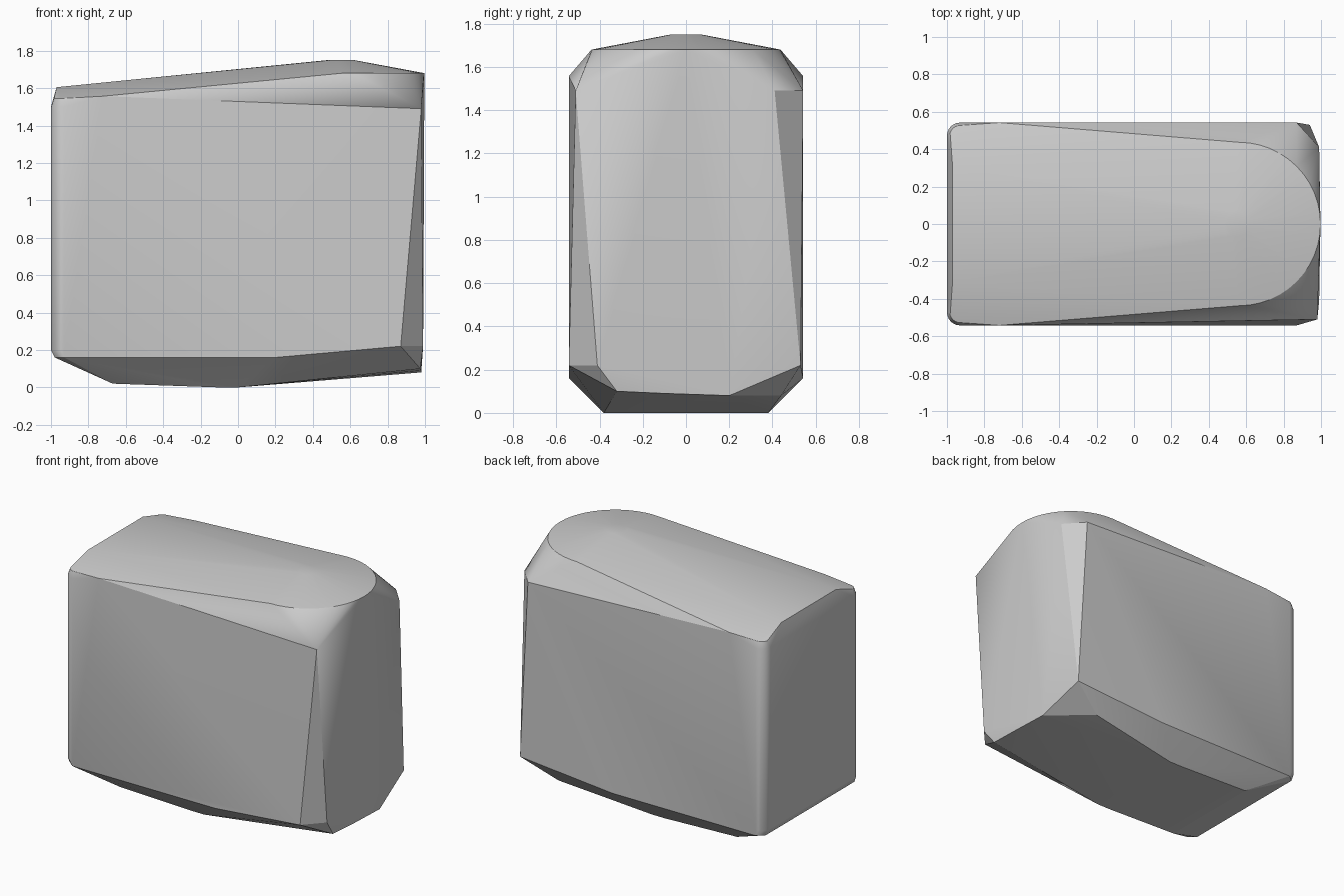
import bpy, bmesh, math

cube = bpy.data.objects.get("Cube")
if cube:
    bpy.data.objects.remove(cube, do_unlink=True)

grey = bpy.data.materials.new("plain grey")
grey.use_nodes = True
colour = (0.6, 0.6, 0.6, 1)
grey.diffuse_color = colour
grey.node_tree.nodes["Principled BSDF"].inputs["Base Color"].default_value = colour


def arc(cx, cy, z, r, start, end, steps):
    """Points along a horizontal arc, angles in degrees."""
    angles = [math.radians(start + (end - start) * i / steps) for i in range(steps + 1)]
    return [(cx + r * math.cos(a), cy + r * math.sin(a), z) for a in angles]


points = []

# Low dome: wide rim, and a small crown
points += arc(0.56, 0, 1.68, 0.437, -90, 90, 24)
points += arc(0.55, 0, 1.75, 0.07, 0, 360, 16)

# Rounded upright corners and sloping lip at the low end
for s in (-1, 1):
    for z, r in ((0.2, 0.07), (1.5, 0.07)):
        points += [(x, s * y, h) for x, y, h in arc(-0.93, 0.472, z, r, 90, 180, 6)]
    points += [(x, s * y, h) for x, y, h in arc(-0.93, 0.472, 1.545, 0.055, 90, 180, 6)]
    points += [
        (-0.97, s * 0.31, 1.605),
        (-0.72, s * 0.542, 1.557),
        # bevelled underside
        (-0.98, s * 0.50, 0.16),
        (-0.93, s * 0.542, 0.16),
        (0.20, s * 0.542, 0.16),
        (-0.67, s * 0.38, 0.02),
        (-0.10, s * 0.38, 0.0),
        (0.0, s * 0.38, 0.0),
    ]

# Twisted bevels at the domed end
points += [
    (0.98, -0.51, 1.49), (0.87, -0.542, 0.22), (0.99, -0.41, 0.22),
    (0.99, 0.41, 1.49), (0.87, 0.542, 1.49), (0.94, 0.53, 0.22),
]

# Lower edge of the domed end
points += [
    (0.975, -0.32, 0.10), (0.98, -0.10, 0.09),
    (0.98, 0.20, 0.08), (0.70, 0.44, 0.08),
]

# Wrap the outline points in one solid shell
bm = bmesh.new()
for p in points:
    bm.verts.new(p)
result = bmesh.ops.convex_hull(bm, input=bm.verts[:])
loose = {g for g in result["geom_interior"] + result["geom_unused"]
         if isinstance(g, bmesh.types.BMVert)}
bmesh.ops.delete(bm, geom=list(loose), context="VERTS")
bmesh.ops.dissolve_limit(bm, angle_limit=math.radians(0.5),
                         verts=bm.verts[:], edges=bm.edges[:])
bmesh.ops.recalc_face_normals(bm, faces=bm.faces[:])

mesh = bpy.data.meshes.new("body_shell")
bm.to_mesh(mesh)
bm.free()
mesh.materials.append(grey)
body = bpy.data.objects.new("body_shell", mesh)
bpy.context.collection.objects.link(body)

# Smooth the dome and rounded corners, keep the bevels crisp
bpy.ops.object.select_all(action="DESELECT")
body.select_set(True)
bpy.context.view_layer.objects.active = body
bpy.ops.object.shade_smooth_by_angle(angle=math.radians(20))
